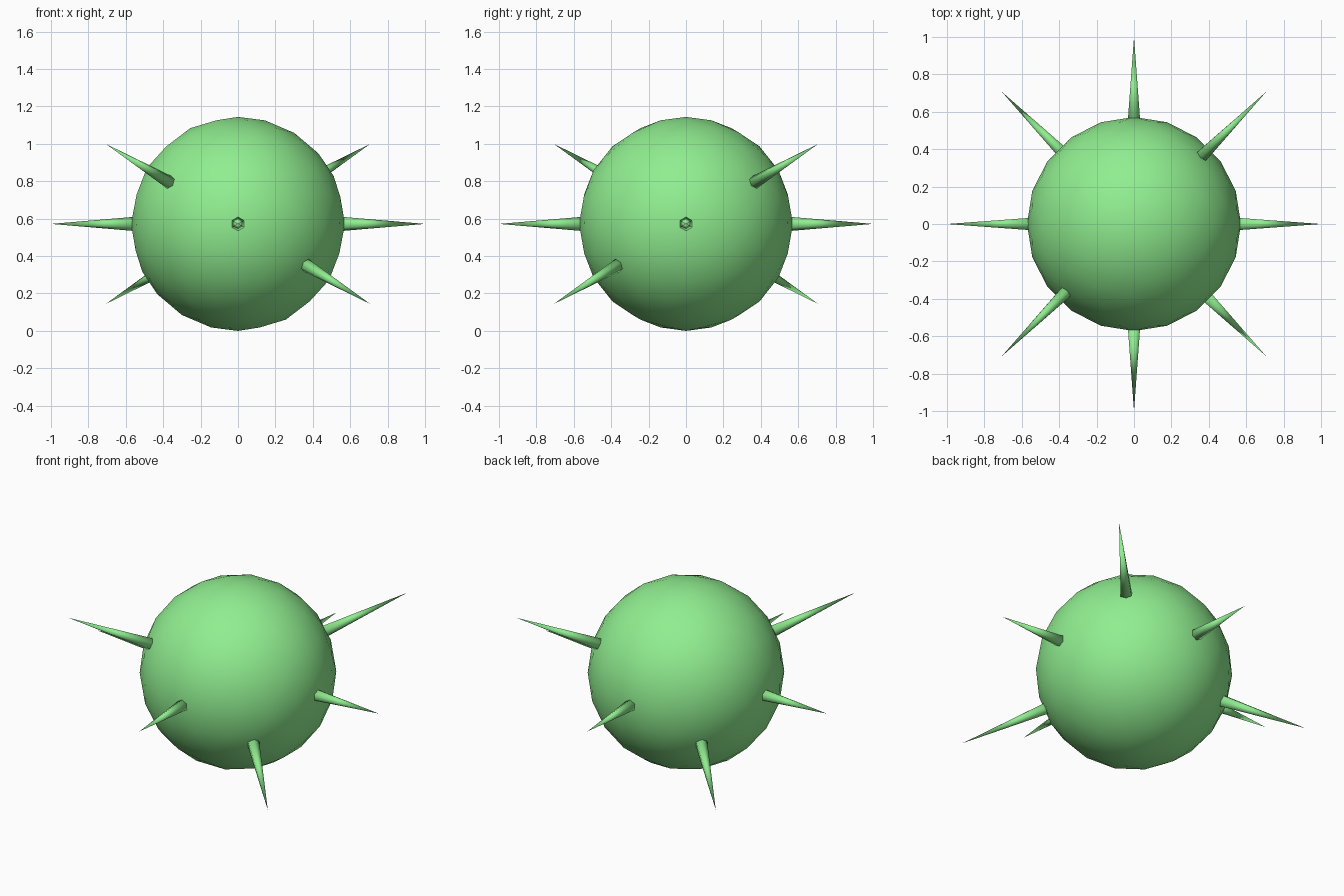
import bpy
from mathutils import Vector

if "Cube" in bpy.data.objects:
    bpy.data.objects.remove(bpy.data.objects["Cube"])

R = 0.572                      # body radius
CENTRE = Vector((0, 0, R))

green = bpy.data.materials.new("light_green")
green.diffuse_color = (0.28, 0.855, 0.28, 1)
green.use_nodes = True
green.node_tree.nodes["Principled BSDF"].inputs["Base Color"].default_value = green.diffuse_color


def finish(name):
    ob = bpy.context.object
    ob.name = name
    ob.data.materials.append(green)
    bpy.ops.object.shade_smooth()
    return ob


def spike(name, tip):
    """Six-sided spike from inside the body out to tip (relative to centre)."""
    tip = Vector(tip)
    start = 0.5
    length = tip.length - start
    base_r = 0.037 * length / (tip.length - 0.565)   # 0.037 at the body surface
    bpy.ops.mesh.primitive_cone_add(
        vertices=6, radius1=base_r, radius2=0, depth=length,
        location=CENTRE + tip.normalized() * (start + length / 2),
        rotation=tip.to_track_quat('Z', 'Y').to_euler())
    finish(name)


# Round body
bpy.ops.mesh.primitive_ico_sphere_add(subdivisions=3, radius=R, location=CENTRE)
finish("body")

# Level spikes on the four sides
for name, d in {"right": (1, 0, 0), "left": (-1, 0, 0),
                "back": (0, 1, 0), "front": (0, -1, 0)}.items():
    spike(name + "_spike", d)

# Diagonal spikes, alternately raised and lowered
for sx in (-1, 1):
    for sy in (-1, 1):
        name = ("back" if sy > 0 else "front") + ("_right" if sx > 0 else "_left")
        spike(name + "_spike", (0.707 * sx, 0.707 * sy, 0.428 * sx * sy))
